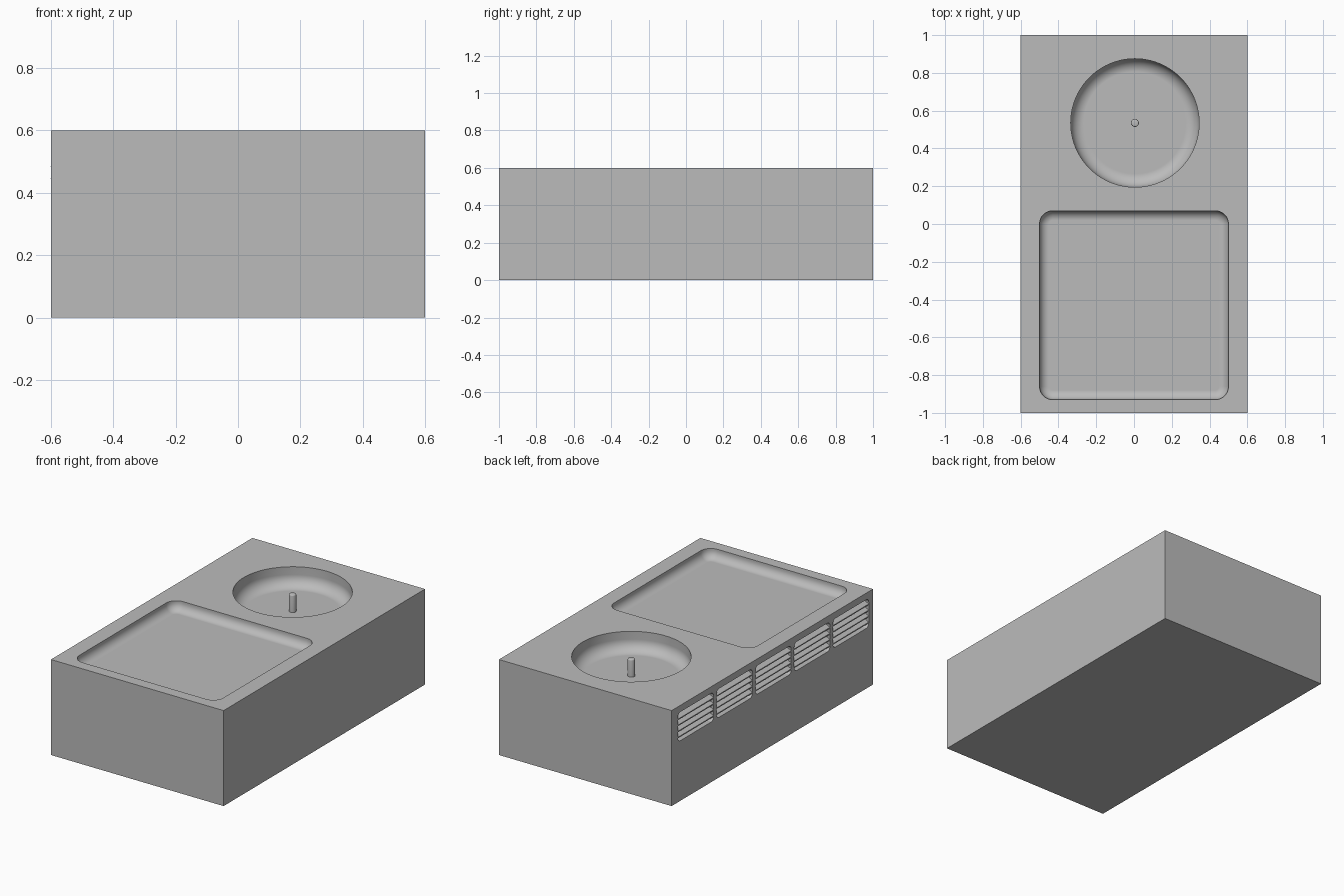
import bpy
import bmesh
from math import sin, cos, pi, radians
from mathutils import Matrix

cube = bpy.data.objects.get("Cube")
if cube:
    bpy.data.objects.remove(cube, do_unlink=True)

grey = bpy.data.materials.new("mid grey")
grey.use_nodes = True
grey.diffuse_color = (0.5, 0.5, 0.5, 1)
grey.node_tree.nodes["Principled BSDF"].inputs["Base Color"].default_value = (0.5, 0.5, 0.5, 1)


def make_object(name, bm):
    bmesh.ops.recalc_face_normals(bm, faces=bm.faces)
    mesh = bpy.data.meshes.new(name)
    bm.to_mesh(mesh)
    bm.free()
    mesh.materials.append(grey)
    obj = bpy.data.objects.new(name, mesh)
    bpy.context.collection.objects.link(obj)
    return obj


def outline(w, h, r, steps):
    """Rounded rectangle; a circle when r is half of w and h."""
    points = []
    for k, (sx, sy) in enumerate([(1, 1), (-1, 1), (-1, -1), (1, -1)]):
        for i in range(steps + 1):
            a = (k + i / steps) * pi / 2
            points.append((sx * (w / 2 - r) + r * cos(a), sy * (h / 2 - r) + r * sin(a)))
    return points


def pocket(name, w, h, r, depth, fillet, steps, matrix):
    """Cutter with a filleted floor, sunk from local z = 0."""
    levels = [(0, 0.05), (0, fillet - depth)]
    for i in range(1, 9):
        a = i / 8 * pi / 2
        levels.append((fillet * (1 - cos(a)), fillet - depth - fillet * sin(a)))
    bm = bmesh.new()
    rings = []
    for inset, z in levels:
        pts = outline(w - 2 * inset, h - 2 * inset, r - inset, steps)
        rings.append([bm.verts.new((x, y, z)) for x, y in pts])
    for a, b in zip(rings, rings[1:]):
        for i in range(len(a)):
            j = (i + 1) % len(a)
            bm.faces.new((a[i], a[j], b[j], b[i]))
    bm.faces.new(rings[0])
    bm.faces.new(rings[-1])
    bmesh.ops.remove_doubles(bm, verts=bm.verts, dist=0.0001)
    obj = make_object(name, bm)
    obj.matrix_world = matrix
    obj.hide_render = True
    return obj


def smooth(obj):
    bpy.ops.object.select_all(action='DESELECT')
    obj.select_set(True)
    bpy.context.view_layer.objects.active = obj
    bpy.ops.object.shade_smooth_by_angle(angle=radians(35))


# Main block
bm = bmesh.new()
bmesh.ops.create_cube(bm, size=1, matrix=Matrix.Translation((0, 0, 0.3)) @ Matrix.Diagonal((1.2, 2, 0.6, 1)))
body = make_object("body", bm)

# Square tray, round bowl and the row of vent recesses on the -x side
vent_y = [-0.01 + 0.385 * k for k in (-2, -1, 0, 1, 2)]
vent_z = 0.468
side = Matrix.Rotation(-pi / 2, 4, 'Y')
cutters = [
    pocket("tray_cutter", 1.0, 1.0, 0.07, 0.06, 0.05, 8, Matrix.Translation((0, -0.43, 0.6))),
    pocket("bowl_cutter", 0.68, 0.68, 0.34, 0.12, 0.07, 20, Matrix.Translation((0.005, 0.535, 0.6))),
]
for y in vent_y:
    place = Matrix.Translation((-0.6, y, vent_z)) @ side
    cutters.append(pocket("vent_cutter", 0.18, 0.355, 0.025, 0.035, 0.005, 5, place))

for cutter in cutters:
    mod = body.modifiers.new("cut", 'BOOLEAN')
    mod.operation = 'DIFFERENCE'
    mod.solver = 'EXACT'
    mod.object = cutter
bpy.context.view_layer.update()
evaluated = body.evaluated_get(bpy.context.evaluated_depsgraph_get())
cut_mesh = bpy.data.meshes.new_from_object(evaluated)
body.modifiers.clear()
body.data = cut_mesh
for cutter in cutters:
    bpy.data.objects.remove(cutter, do_unlink=True)
smooth(body)
weighted = body.modifiers.new("flat floors", 'WEIGHTED_NORMAL')
weighted.keep_sharp = True

# Centre pin with a chamfered tip
bm = bmesh.new()
bmesh.ops.create_cone(bm, cap_ends=True, segments=24, radius1=0.021, radius2=0.021, depth=0.12,
                      matrix=Matrix.Translation((0.005, 0.535, 0.53)))
rim = [e for e in bm.edges if all(v.co.z > 0.58 for v in e.verts)]
bmesh.ops.bevel(bm, geom=rim, offset=0.007, segments=3, affect='EDGES', profile=0.5)
smooth(make_object("spindle_pin", bm))

# Sloping louvre slats in each vent
bm = bmesh.new()
for y in vent_y:
    for k in range(4):
        place = Matrix.Translation((-0.583, y, vent_z + (k - 1.5) * 0.038))
        tilt = Matrix.Rotation(radians(-25), 4, 'Y')
        bmesh.ops.create_cube(bm, size=1, matrix=place @ tilt @ Matrix.Diagonal((0.034, 0.352, 0.012, 1)))
make_object("vent_slats", bm)
